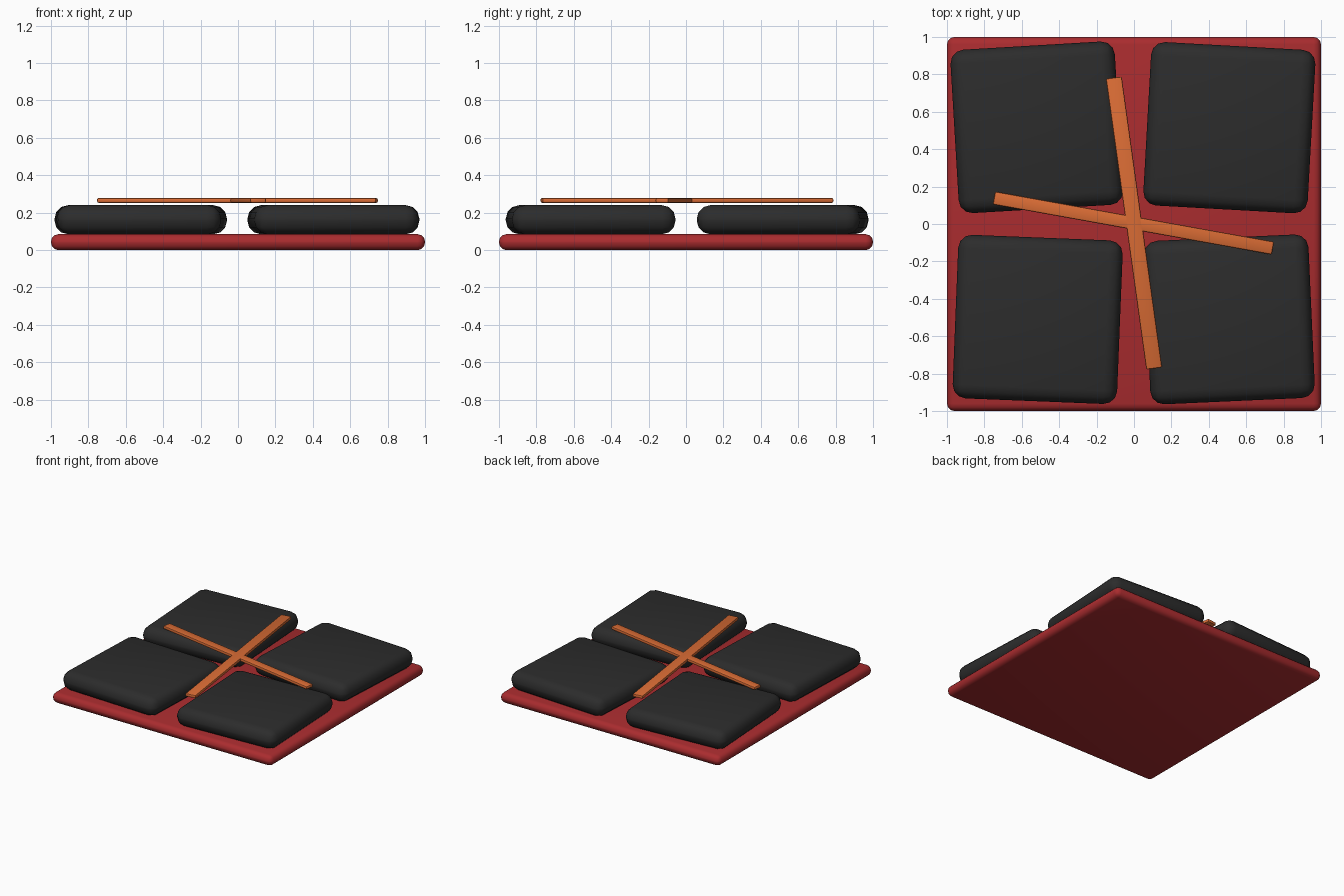
import bpy
from math import radians

cube = bpy.data.objects.get("Cube")
if cube:
    bpy.data.objects.remove(cube, do_unlink=True)


def material(name, rgb):
    mat = bpy.data.materials.new(name)
    mat.use_nodes = True
    mat.diffuse_color = (*rgb, 1)
    mat.node_tree.nodes["Principled BSDF"].inputs["Base Color"].default_value = (*rgb, 1)
    return mat


red = material("dark red", (0.40, 0.025, 0.028))
charcoal = material("charcoal", (0.025, 0.025, 0.025))
orange = material("orange", (0.70, 0.15, 0.035))


def rounded_slab(name, center, size, turn, bevel, mat, segments=3):
    """Box with rounded edges, turned about z."""
    bpy.ops.mesh.primitive_cube_add(size=1, location=center)
    ob = bpy.context.object
    ob.name = name
    ob.scale = size
    bpy.ops.object.transform_apply(location=False, rotation=False, scale=True)
    ob.rotation_euler.z = radians(turn)
    mod = ob.modifiers.new("rounding", "BEVEL")
    mod.width = bevel
    mod.segments = segments
    mod.limit_method = "NONE"
    bpy.ops.object.modifier_apply(modifier=mod.name)
    bpy.ops.object.shade_smooth_by_angle(angle=radians(40))
    ob.data.materials.append(mat)
    return ob


# Base board
rounded_slab("base_board", (0, 0, 0.0425), (2, 2, 0.085), 0, 0.04, red)

# Four slightly askew cushion tiles
tiles = {
    "back_right_tile": (-0.52, 0.517, 3.4),
    "back_left_tile": (0.51, 0.515, -3.2),
    "front_right_tile": (-0.515, -0.51, -2.3),
    "front_left_tile": (0.51, -0.51, 2.6),
}
for name, (x, y, turn) in tiles.items():
    rounded_slab(name, (x, y, 0.1625), (0.88, 0.875, 0.155), turn, 0.072, charcoal)

# Crossed bars floating just above the tiles
rounded_slab("long_bar", (0, 0.005, 0.266), (0.085, 1.57, 0.026), 7.9, 0.008, orange, 2)
rounded_slab("cross_bar", (-0.003, 0.005, 0.2655), (1.515, 0.07, 0.025), -10.2, 0.008, orange, 2)
